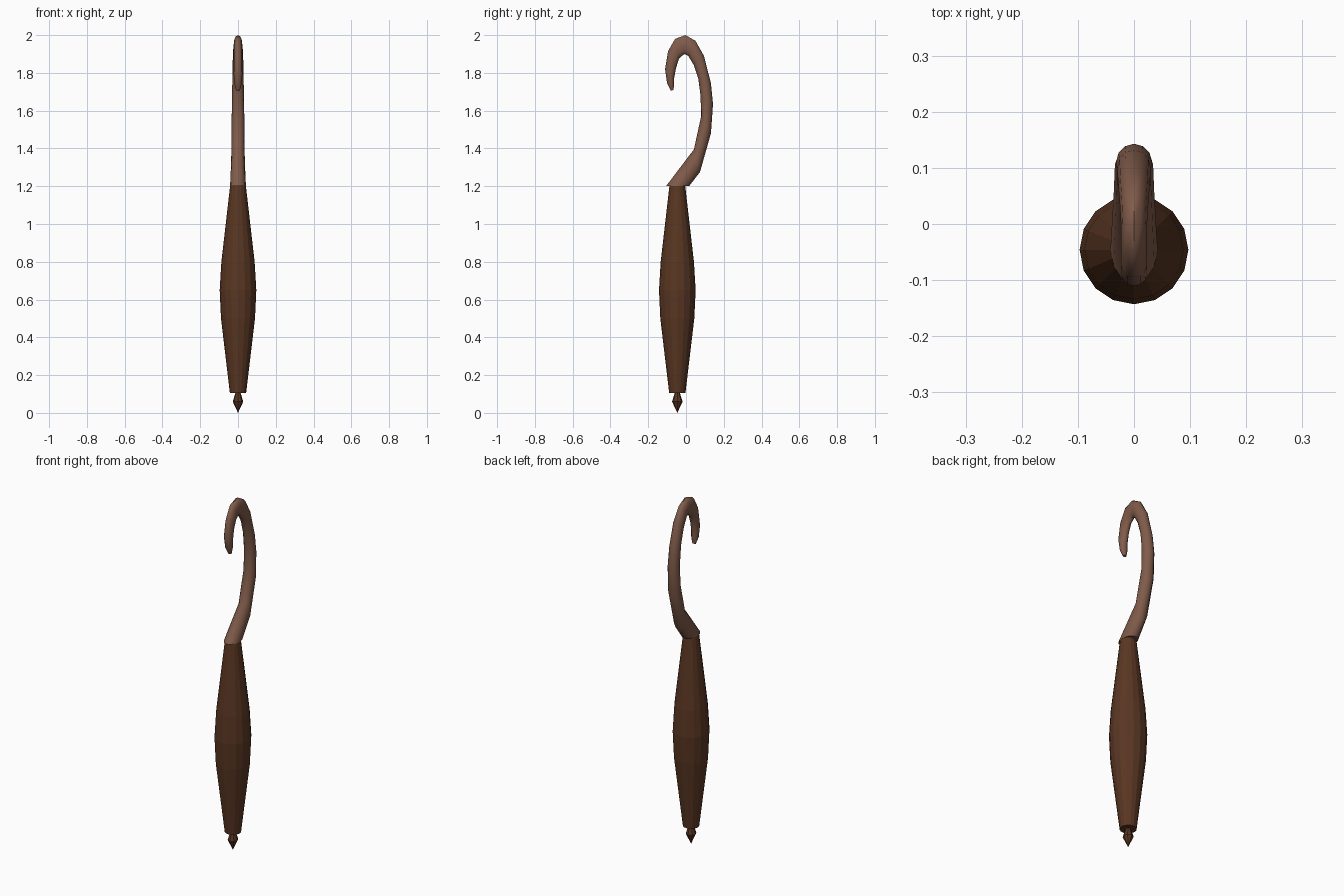
import bpy
import bmesh
from math import cos, sin, tau
from mathutils import Vector

if "Cube" in bpy.data.objects:
    bpy.data.objects.remove(bpy.data.objects["Cube"], do_unlink=True)

AXIS_Y = -0.046


def make_material(name, colour):
    mat = bpy.data.materials.new(name)
    mat.use_nodes = True
    mat.diffuse_color = (*colour, 1)
    mat.node_tree.nodes["Principled BSDF"].inputs["Base Color"].default_value = (*colour, 1)
    return mat


def loft(name, rings, mat, smooth=False):
    """Skin a list of vertex rings into a closed, capped part."""
    bm = bmesh.new()
    loops = [[bm.verts.new(p) for p in ring] for ring in rings]
    for low, high in zip(loops, loops[1:]):
        for i in range(len(low)):
            j = (i + 1) % len(low)
            bm.faces.new((low[i], low[j], high[j], high[i]))
    bm.faces.new(loops[0])
    bm.faces.new(loops[-1])
    bmesh.ops.remove_doubles(bm, verts=bm.verts, dist=0.0001)
    bmesh.ops.recalc_face_normals(bm, faces=bm.faces)
    mesh = bpy.data.meshes.new(name)
    bm.to_mesh(mesh)
    bm.free()
    mesh.materials.append(mat)
    obj = bpy.data.objects.new(name, mesh)
    bpy.context.collection.objects.link(obj)
    if smooth:
        bpy.ops.object.select_all(action="DESELECT")
        obj.select_set(True)
        bpy.context.view_layer.objects.active = obj
        bpy.ops.object.shade_smooth_by_angle(angle=0.9)
    return obj


def ring(centre, across, depth, sides):
    """Ellipse spanned by the x axis and a depth vector."""
    return [centre + Vector((across * cos(tau * i / sides), 0, 0))
            + depth * sin(tau * i / sides) for i in range(sides)]


def turned(name, profile, sides, mat):
    """Faceted turned part on the umbrella's axis."""
    rings = [ring(Vector((0, AXIS_Y, z)), r, Vector((0, r, 0)), sides)
             for r, z in profile]
    return loft(name, rings, mat)


dark_brown = make_material("dark brown cloth", (0.1, 0.037, 0.016))
wood = make_material("light brown wood", (0.215, 0.105, 0.068))

# Furled canopy and pointed ferrule
turned("furled_canopy",
       [(0.043, 0.105), (0.09, 0.5), (0.097, 0.65), (0.088, 0.8), (0.042, 1.2)],
       16, dark_brown)
turned("ferrule", [(0, 0), (0.028, 0.06), (0.012, 0.11)], 8, dark_brown)

# Hooked handle: outer (y, z), inner (y, z) and half width of each section
sections = [
    ((0.016, 1.2), (-0.106, 1.2), 0.042),
    ((0.074, 1.275), (0.042, 1.395), 0.036),
    ((0.132, 1.48), (0.08, 1.57), 0.034),
    ((0.143, 1.635), (0.077, 1.68), 0.032),
    ((0.132, 1.745), (0.065, 1.77), 0.03),
    ((0.095, 1.89), (0.042, 1.84), 0.028),
    ((0.05, 1.97), (0.012, 1.89), 0.025),
    ((-0.003, 2), (-0.01, 1.9), 0.023),
    ((-0.058, 1.98), (-0.037, 1.875), 0.023),
    ((-0.095, 1.915), (-0.053, 1.825), 0.023),
    ((-0.111, 1.82), (-0.063, 1.77), 0.023),
    ((-0.1, 1.745), (-0.063, 1.74), 0.02),
    ((-0.08, 1.705), (-0.066, 1.71), 0.01),
]
handle_rings = []
for outer, inner, half in sections:
    a, b = Vector((0, *outer)), Vector((0, *inner))
    handle_rings.append(ring((a + b) / 2, half, (a - b) / 2, 12))
loft("hooked_handle", handle_rings, wood, smooth=True)
